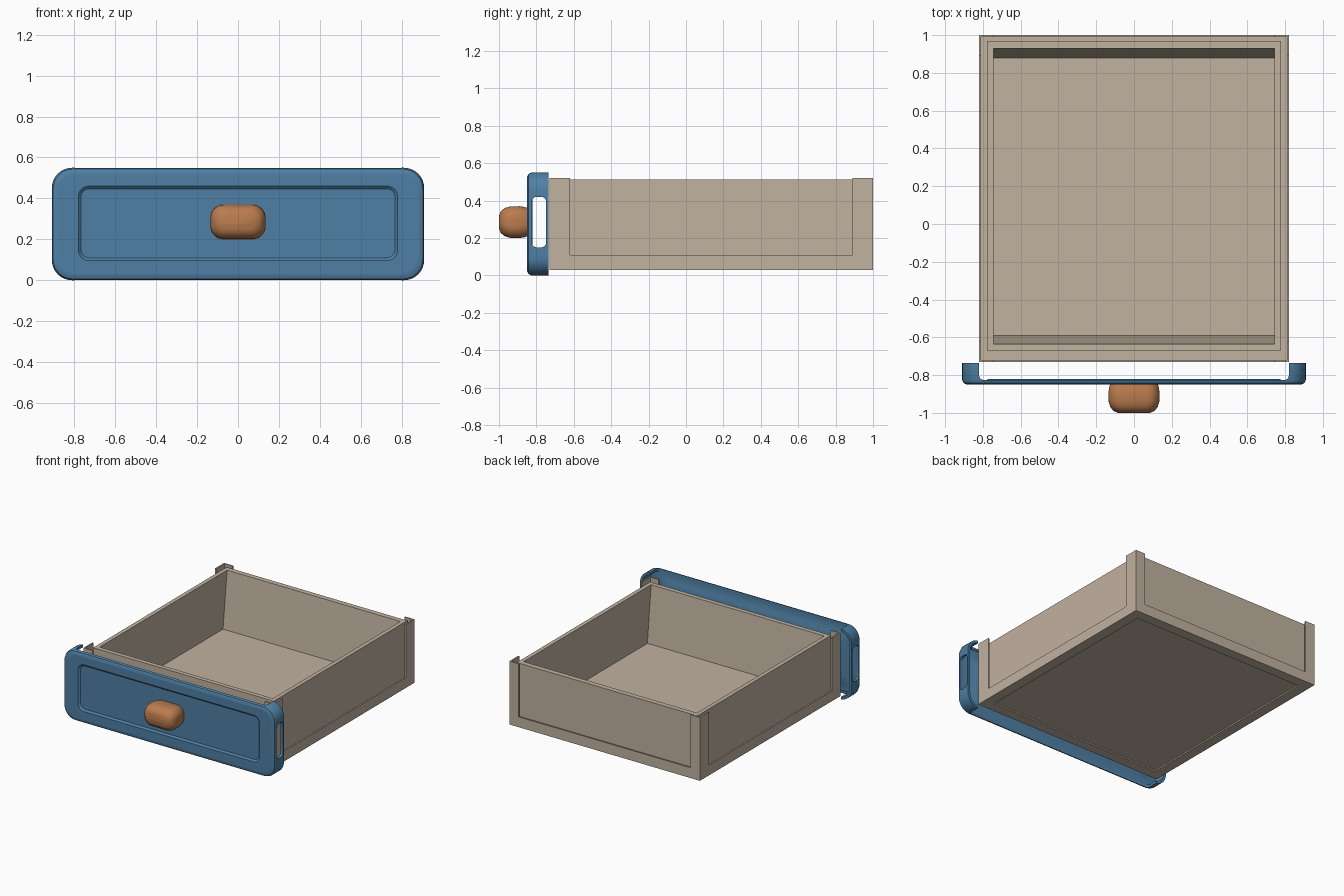
import bpy, bmesh
from math import sin, cos, pi, radians

cube = bpy.data.objects.get("Cube")
if cube:
    bpy.data.objects.remove(cube, do_unlink=True)


def material(name, rgb):
    lin = [((c / 255 + 0.055) / 1.055) ** 2.4 for c in rgb] + [1]
    m = bpy.data.materials.new(name)
    m.use_nodes = True
    m.diffuse_color = lin
    bsdf = next(n for n in m.node_tree.nodes if n.type == 'BSDF_PRINCIPLED')
    bsdf.inputs["Base Color"].default_value = lin
    return m


wood = material("pale wood", (193, 178, 160))
blue = material("blue paint", (79, 128, 165))
orange = material("orange wood", (186, 124, 78))


def finish(name, bm, mat, smooth=False):
    bmesh.ops.recalc_face_normals(bm, faces=bm.faces)
    me = bpy.data.meshes.new(name)
    bm.to_mesh(me)
    bm.free()
    me.materials.append(mat)
    ob = bpy.data.objects.new(name, me)
    bpy.context.collection.objects.link(ob)
    if smooth:
        shade(ob)
    return ob


def shade(ob):
    bpy.ops.object.select_all(action='DESELECT')
    ob.select_set(True)
    bpy.context.view_layer.objects.active = ob
    bpy.ops.object.shade_smooth_by_angle(angle=radians(35))


def loft(name, loops, mat, smooth=False):
    """Skin a chain of closed loops and cap both ends."""
    bm = bmesh.new()
    rings = [[bm.verts.new(p) for p in loop] for loop in loops]
    n = len(rings[0])
    for a, b in zip(rings, rings[1:]):
        for i in range(n):
            j = (i + 1) % n
            bm.faces.new((a[i], a[j], b[j], b[i]))
    bm.faces.new(rings[0])
    bm.faces.new(rings[-1])
    return finish(name, bm, mat, smooth)


def rect(hx, y0, y1, z):
    return [(-hx, y0, z), (hx, y0, z), (hx, y1, z), (-hx, y1, z)]


def round_rect(y, hx, z0, z1, r, seg=8):
    """Rounded rectangle facing the front."""
    pts = []
    corners = ((hx - r, z1 - r), (r - hx, z1 - r), (r - hx, z0 + r), (hx - r, z0 + r))
    for k, (cx, cz) in enumerate(corners):
        for i in range(seg + 1):
            a = (k + i / seg) * pi / 2
            pts.append((cx + r * cos(a), y, cz + r * sin(a)))
    return pts


def box(name, lo, hi, mat, bevel=0):
    bm = bmesh.new()
    bmesh.ops.create_cube(bm, size=1)
    for v in bm.verts:
        v.co = [l + (h - l) * (c + 0.5) for l, h, c in zip(lo, hi, v.co)]
    if bevel:
        bmesh.ops.bevel(bm, geom=bm.edges[:], offset=bevel, segments=4,
                        profile=0.5, affect='EDGES')
    return finish(name, bm, mat)


# Tray: underside recess, base, set-back walls, thin rim, sloping inside, floor
BOTTOM, BASE, RIM, FLOOR = 0.03, 0.06, 0.512, 0.073
loft("tray", [rect(0.74, -0.65, 0.92, BOTTOM + 0.01),
              rect(0.74, -0.65, 0.92, BOTTOM),
              rect(0.81, -0.72, 0.99, BOTTOM),
              rect(0.81, -0.72, 0.99, BASE),
              rect(0.777, -0.67, 0.97, BASE),
              rect(0.777, -0.67, 0.97, RIM),
              rect(0.745, -0.635, 0.93, RIM),
              rect(0.745, -0.59, 0.88, FLOOR)], wood)

# L-shaped corner posts and bottom rails forming a thin frame around the tray
HX, FRONT, BACK, T, POST = 0.82, -0.73, 1.0, 0.011, 0.522
for sx, side in ((1, "left"), (-1, "right")):
    x0, x1 = sorted((sx * (HX - T), sx * HX))
    box(side + "_rail", (x0, FRONT, BOTTOM), (x1, BACK, 0.11), wood)
    w0, w1 = sorted((sx * (HX - 0.08), sx * HX))
    for end, ya, yb, t0, t1 in (("front", FRONT, FRONT + 0.11, FRONT, FRONT + T),
                                ("back", BACK - 0.11, BACK, BACK - T, BACK)):
        name = end + "_" + side + "_post"
        box(name + "_side", (x0, ya, BOTTOM), (x1, yb, POST), wood)
        box(name + "_end", (w0, t0, BOTTOM), (w1, t1, POST), wood)
for end, t0 in (("front", FRONT), ("back", BACK - T)):
    box(end + "_rail", (-HX, t0, BOTTOM), (HX, t0 + T, 0.11), wood)

# Drawer front: hollow shell open at the back, with a recessed field
Z = 0.55
panel = loft("drawer_front", [round_rect(-0.82, 0.77, 0.105, 0.452, 0.045),
                              round_rect(-0.83, 0.79, 0.085, 0.472, 0.055),
                              round_rect(-0.83, 0.89, 0.02, Z - 0.02, 0.08),
                              round_rect(-0.735, 0.89, 0.02, Z - 0.02, 0.08),
                              round_rect(-0.735, 0.91, 0, Z, 0.1),
                              round_rect(-0.825, 0.91, 0, Z, 0.1),
                              round_rect(-0.842, 0.903, 0.007, Z - 0.007, 0.095),
                              round_rect(-0.85, 0.885, 0.025, Z - 0.025, 0.085),
                              round_rect(-0.85, 0.875, 0.035, Z - 0.035, 0.08),
                              round_rect(-0.85, 0.78, 0.097, 0.46, 0.05),
                              round_rect(-0.838, 0.767, 0.11, 0.447, 0.04)], blue)

# Slots through the four edges of the shell
cutters = [box("slot_cutter", lo, hi, blue, 0.025) for lo, hi in (
    ((-0.82, -0.826, -0.1), (0.82, -0.70, 0.06)),
    ((-0.82, -0.826, 0.49), (0.82, -0.70, 0.65)),
    ((0.84, -0.824, 0.15), (1.0, -0.748, 0.42)),
    ((-1.0, -0.824, 0.15), (-0.84, -0.748, 0.42)))]
for c in cutters:
    mod = panel.modifiers.new("slot", 'BOOLEAN')
    mod.operation, mod.solver, mod.object = 'DIFFERENCE', 'EXACT', c
    c.hide_render = True
bpy.context.view_layer.update()
cut = panel.evaluated_get(bpy.context.evaluated_depsgraph_get())
mesh = bpy.data.meshes.new_from_object(cut)
panel.modifiers.clear()
panel.data = mesh
for c in cutters:
    bpy.data.objects.remove(c, do_unlink=True)
shade(panel)

# Pillow-shaped knob
loft("knob", [round_rect(y, 0.135 - d, 0.2 + d, 0.37 - d, 0.065 - d * 0.4)
              for y, d in ((-0.835, 0.012), (-0.865, 0.004), (-0.89, 0), (-0.94, 0.001),
                           (-0.97, 0.01), (-0.99, 0.027), (-1.0, 0.05))], orange, True)
